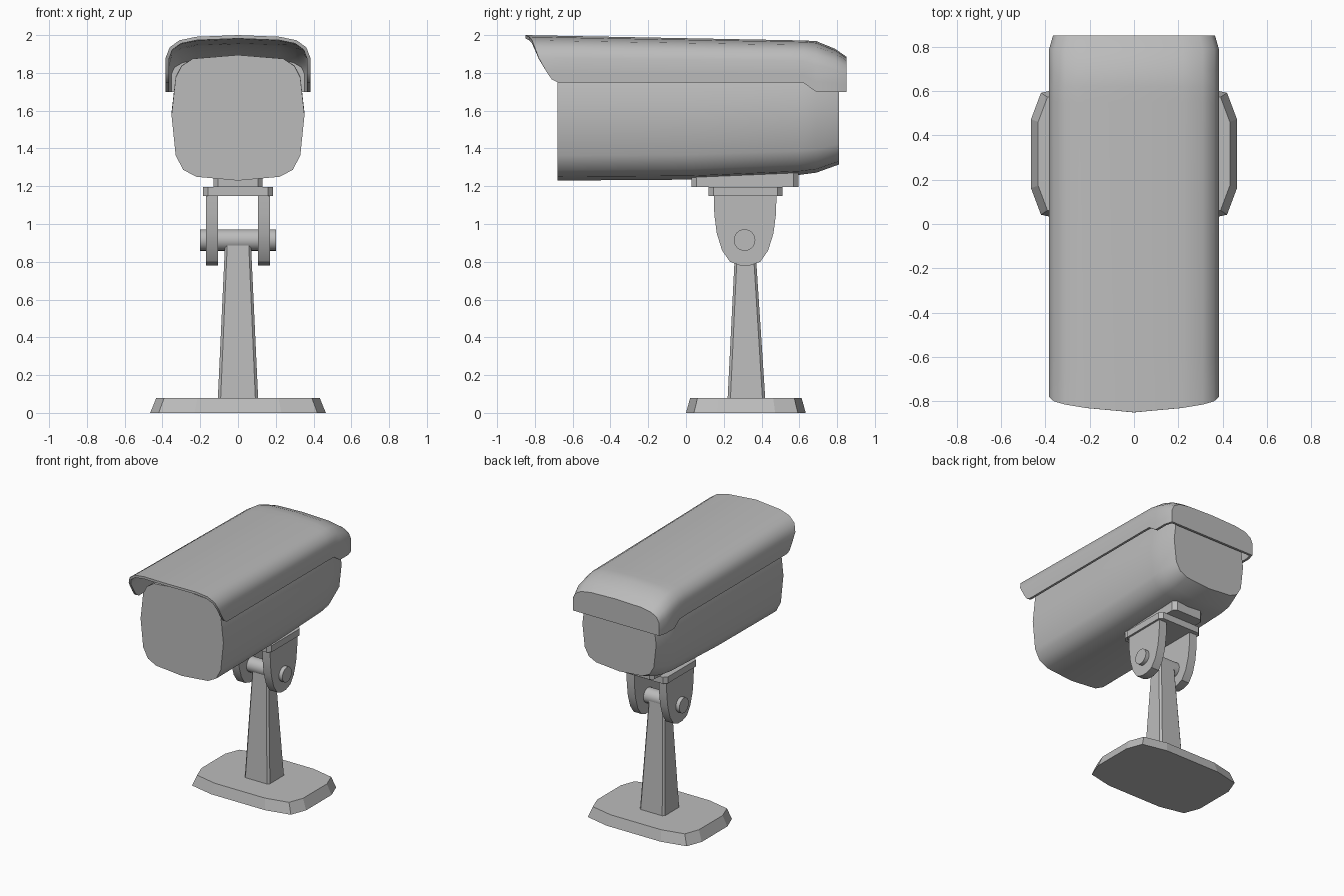
import bpy, bmesh, math

cube = bpy.data.objects.get("Cube")
if cube:
    bpy.data.objects.remove(cube, do_unlink=True)

grey = bpy.data.materials.new("plain_grey")
grey.use_nodes = True
grey.diffuse_color = (0.5, 0.5, 0.5, 1)
grey.node_tree.nodes["Principled BSDF"].inputs["Base Color"].default_value = (0.5, 0.5, 0.5, 1)


def finish(obj, angle=None):
    obj.data.materials.append(grey)
    bpy.ops.object.select_all(action='DESELECT')
    obj.select_set(True)
    bpy.context.view_layer.objects.active = obj
    for mod in list(obj.modifiers):
        bpy.ops.object.modifier_apply(modifier=mod.name)
    if angle:
        bpy.ops.object.shade_smooth_by_angle(angle=math.radians(angle))


def loft(name, rings, angle=None, closed=True, end_extra=(), thickness=0):
    """Skin a list of rings; closed rings get caps, open ones an end wall."""
    bm = bmesh.new()
    rows = [[bm.verts.new(p) for p in ring] for ring in rings]
    count = len(rows[0])
    for a, b in zip(rows, rows[1:]):
        for i in range(count if closed else count - 1):
            j = (i + 1) % count
            bm.faces.new((a[i], a[j], b[j], b[i]))
    if closed:
        bm.faces.new(rows[0])
    bm.faces.new(rows[-1] + [bm.verts.new(p) for p in end_extra])
    bmesh.ops.recalc_face_normals(bm, faces=bm.faces)
    bm.normal_update()
    top = max(bm.faces, key=lambda f: f.calc_center_median().z)
    if not closed and top.normal.z < 0:
        bmesh.ops.reverse_faces(bm, faces=bm.faces)
    mesh = bpy.data.meshes.new(name)
    bm.to_mesh(mesh)
    bm.free()
    obj = bpy.data.objects.new(name, mesh)
    bpy.context.collection.objects.link(obj)
    if thickness:
        mod = obj.modifiers.new("shell", 'SOLIDIFY')
        mod.thickness = thickness
        mod.offset = -1
        mod.use_even_offset = True
    finish(obj, angle)
    return obj


def mirror_x(half):
    """Complete a half outline running from the bottom to the top centre."""
    return half + [(-p[0], *p[1:]) for p in reversed(half) if p[0] > 0]


def cut_rect(hx, y0, y1, z, c):
    """Rectangle with chamfered corners at height z."""
    return [(hx, y0 + c, z), (hx, y1 - c, z), (hx - c, y1, z), (c - hx, y1, z),
            (-hx, y1 - c, z), (-hx, y0 + c, z), (c - hx, y0, z), (hx - c, y0, z)]


# Camera housing: rounded section, tapering at the back
section = mirror_x([(0, 0), (.22, .03), (.29, .085), (.33, .2), (.352, .52),
                    (.33, .82), (.30, .91), (.24, .97), (0, 1)])
stations = [(-.68, 1, 1.23, 1.895), (.03, 1, 1.235, 1.895), (.6, 1, 1.26, 1.895),
            (.69, .985, 1.272, 1.89), (.81, .89, 1.315, 1.86)]
loft("camera_housing",
     [[(x * s, y, lo + t * (hi - lo)) for x, t in section] for y, s, lo, hi in stations], 40)

# Sun hood: thin shell with slanted front lip and notched back wall
hood = mirror_x([(.383, -.68, 0), (.383, -.71, .06), (.383, -.735, .2), (.383, -.78, .52),
                 (.362, -.80, .74), (.31, -.815, .89), (.22, -.83, .965), (0, -.85, 1)])
hood_stations = [(None, 1, 1.75, 2.0), (-.6, 1, 1.75, 1.995), (.55, 1, 1.75, 1.973),
                 (.62, 1, 1.748, 1.972), (.69, 1, 1.70, 1.968), (.79, 1, 1.70, 1.927),
                 (.85, .955, 1.70, 1.885)]
rows = [[(x * s, front if y is None else y, lo + t * (hi - lo)) for x, front, t in hood]
        for y, s, lo, hi in hood_stations]
notch = [(.27, .85, 1.70), (.25, .85, 1.72), (.235, .85, 1.77), (.2, .85, 1.79)]
loft("sun_hood", rows, 40, closed=False, end_extra=mirror_x(notch), thickness=.018)

# Mounting plates below the housing
for name, hx, y0, y1, z0, z1 in [("upper_mount_plate", .13, .03, .595, 1.197, 1.275),
                                 ("lower_mount_plate", .185, .12, .51, 1.147, 1.197)]:
    loft(name, [cut_rect(hx, y0, y1, z, .025) for z in (z0, z1)])

# Fork arms with rounded lower ends
arm_half = [(.166, 1.15), (.163, 1.05), (.15, .95), (.122, .86), (.08, .8), (.025, .78)]
arm = arm_half + [(-y, z) for y, z in reversed(arm_half)]
for name, x0, x1 in [("left_fork_arm", .105, .17), ("right_fork_arm", -.17, -.105)]:
    loft(name, [[(x, .313 + y, z) for y, z in arm] for x in (x0, x1)], 35)

# Hinge pin
bpy.ops.mesh.primitive_cylinder_add(vertices=24, radius=.057, depth=.4,
                                    location=(0, .31, .915), rotation=(0, math.pi / 2, 0))
bpy.context.object.name = "hinge_pin"
finish(bpy.context.object, 35)

# Tapered pillar
loft("pillar", [cut_rect(.107, .22, .42, .07, .015), cut_rect(.068, .262, .365, .91, .012)])

# Base plate: twelve sides with sloping edges
quarter = [(.465, .155), (.42, .275), (.23, .317)]
half = quarter + [(-x, y) for x, y in reversed(quarter)]
outline = half + [(-x, -y) for x, y in half]
loft("base_plate", [[(x * s, .317 + y * s, z) for x, y in outline]
                    for s, z in ((1, 0), (.93, .08))])
